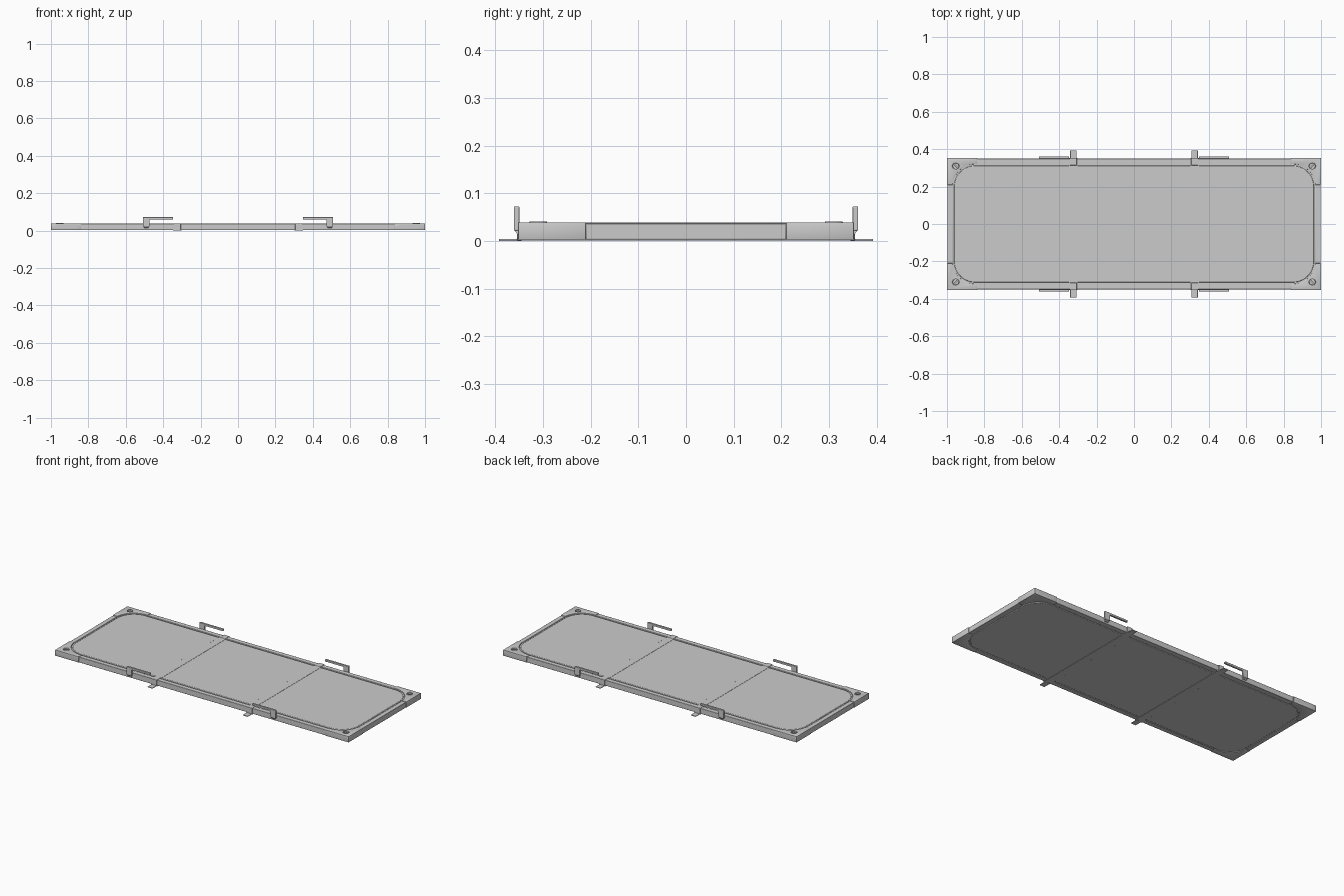
import bpy, bmesh, math
from mathutils import Matrix

if "Cube" in bpy.data.objects:
    bpy.data.objects.remove(bpy.data.objects["Cube"])

Z0, Z1 = 0.003, 0.037          # underside and top of the mat


def arc(cx, cy, r, a0, a1, n=12):
    return [(cx + r * math.cos(math.radians(a0 + (a1 - a0) * i / n)),
             cy + r * math.sin(math.radians(a0 + (a1 - a0) * i / n))) for i in range(n + 1)]


def rounded_rect(hx, hy, r):
    pts = []
    for sx, sy, a in ((1, 1, 0), (-1, 1, 90), (-1, -1, 180), (1, -1, 270)):
        pts += arc(sx * (hx - r), sy * (hy - r), r, a, a + 90)
    return pts


def rect(x0, x1, y0, y1):
    return [(x0, y0), (x1, y0), (x1, y1), (x0, y1)]


def prism(name, pts, z0, z1, bevel=0.0, mirror=(False, False), matrix=None):
    """Extrude a closed 2D outline from z0 to z1, optionally bevelled and mirrored."""
    bm = bmesh.new()
    face = bm.faces.new([bm.verts.new((x, y, z0)) for x, y in pts])
    ext = bmesh.ops.extrude_face_region(bm, geom=[face])
    verts = [v for v in ext["geom"] if isinstance(v, bmesh.types.BMVert)]
    bmesh.ops.translate(bm, verts=verts, vec=(0, 0, z1 - z0))
    if matrix:
        bm.transform(matrix)
    bmesh.ops.recalc_face_normals(bm, faces=bm.faces)
    mesh = bpy.data.meshes.new(name)
    bm.to_mesh(mesh)
    bm.free()
    ob = bpy.data.objects.new(name, mesh)
    bpy.context.collection.objects.link(ob)
    if bevel:
        mod = ob.modifiers.new("Bevel", "BEVEL")
        mod.width, mod.segments = bevel, 2
        mod.limit_method, mod.angle_limit = "ANGLE", math.radians(40)
    if any(mirror):
        add_mirror(ob, mirror)
    return ob


def add_mirror(ob, axes):
    mod = ob.modifiers.new("Mirror", "MIRROR")
    mod.use_axis = (axes[0], axes[1], False)
    mod.use_mirror_merge = False


def cut(ob, cutter):
    mod = ob.modifiers.new("Cut", "BOOLEAN")
    mod.operation, mod.solver, mod.object = "DIFFERENCE", "EXACT", cutter
    bpy.context.view_layer.objects.active = ob
    for m in list(ob.modifiers):
        bpy.ops.object.modifier_apply(modifier=m.name)
    bpy.data.objects.remove(cutter)


BOTH = (True, True)
# turns a drawn (x, z) outline into one standing in the xz plane, extruded along +y
XZ = Matrix(((1, 0, 0, 0), (0, 0, 1, 0), (0, 1, 0, 0), (0, 0, 0, 1)))
# turns a drawn (y, z) outline into one standing in the yz plane, extruded along +x
YZ = Matrix(((0, 0, 1, 0), (1, 0, 0, 0), (0, 1, 0, 0), (0, 0, 0, 1)))

# mat pad with a narrow seam groove round it, closed by a hidden core
prism("mat_pad", rounded_rect(0.962, 0.312, 0.112), Z0, Z1, 0.003)
prism("mat_core", rounded_rect(0.975, 0.325, 0.125), 0.007, 0.033)

# border rails on the long and short sides
prism("long_rail", rect(-0.84, 0.84, 0.32, 0.349), Z0, Z1, 0.002, (False, True))
prism("end_rail", rect(0.97, 0.998, -0.21, 0.21), Z0, Z1, 0.002, (True, False))

# reinforced corners with a grip slot in the side and an eyelet on top
outline = [(0.84, 0.32)] + arc(0.85, 0.2, 0.12, 90, 0) + \
          [(0.97, 0.21), (1.0, 0.21), (1.0, 0.352), (0.84, 0.352)]
outline = [p for i, p in enumerate(outline) if p != (0.97, 0.21)]
outline = [p if p[1] >= 0.21 else (0.97, 0.21) for p in outline]
outline = list(dict.fromkeys(outline))
corner = prism("corner_guard", outline, Z0, 0.039, 0.0015)
slot = arc(0.957, 0.024, 0.007, -90, 90) + arc(0.872, 0.024, 0.007, 90, 270)
cut(corner, prism("slot_cutter", slot, 0.336, 0.37, matrix=XZ))
EX, EY = 0.953, 0.310
cut(corner, prism("eyelet_cutter", arc(EX, EY, 0.016, 0, 345, 23), 0.018, 0.06))
add_mirror(corner, BOTH)

# tie bar across each eyelet
place = Matrix.Translation((EX, EY, 0)) @ Matrix.Rotation(math.radians(45), 4, "Z")
prism("eyelet_bar", rect(-0.017, 0.017, -0.004, 0.004), 0.026, 0.036, 0.001, BOTH, place)

# eyelet rim
bpy.ops.mesh.primitive_torus_add(major_segments=24, minor_segments=8,
                                 major_radius=0.017, minor_radius=0.002)
rim = bpy.context.object
rim.name = "eyelet_rim"
rim.data.transform(Matrix.Translation((EX, EY, 0.039)))
add_mirror(rim, BOTH)
bpy.ops.object.shade_smooth_by_angle()

# webbing straps wrapped across the mat, with pull tabs sticking out at the sides
prism("strap_top", rect(0.302, 0.347, -0.314, 0.314), 0.034, 0.0382, 0.0005, (True, False))
prism("strap_bottom", rect(0.302, 0.347, -0.353, 0.353), 0.001, 0.006, 0.0005, (True, False))
prism("strap_side", rect(0.306, 0.343, 0.314, 0.354), 0.002, 0.039, 0.001, BOTH)
prism("strap_tab", rect(0.308, 0.341, 0.345, 0.392), 0.0, 0.004, 0.0005, BOTH)

# upright L-shaped carry handles, and the small lugs that hold them
handle = [(0.473, 0.022), (0.508, 0.022), (0.508, 0.072), (0.347, 0.072),
          (0.347, 0.060), (0.473, 0.060)]
prism("handle", handle, 0.349, 0.361, 0.0015, BOTH, XZ)
lug = [(0.343, 0.012), (0.353, 0.014), (0.358, 0.020), (0.358, 0.030), (0.343, 0.030)]
prism("handle_lug", lug, 0.478, 0.503, 0.0, BOTH, YZ)

# smooth the curved outlines while keeping hard edges
for ob in bpy.context.collection.objects:
    ob.select_set(True)
    bpy.context.view_layer.objects.active = ob
bpy.ops.object.shade_smooth_by_angle(angle=math.radians(30))
